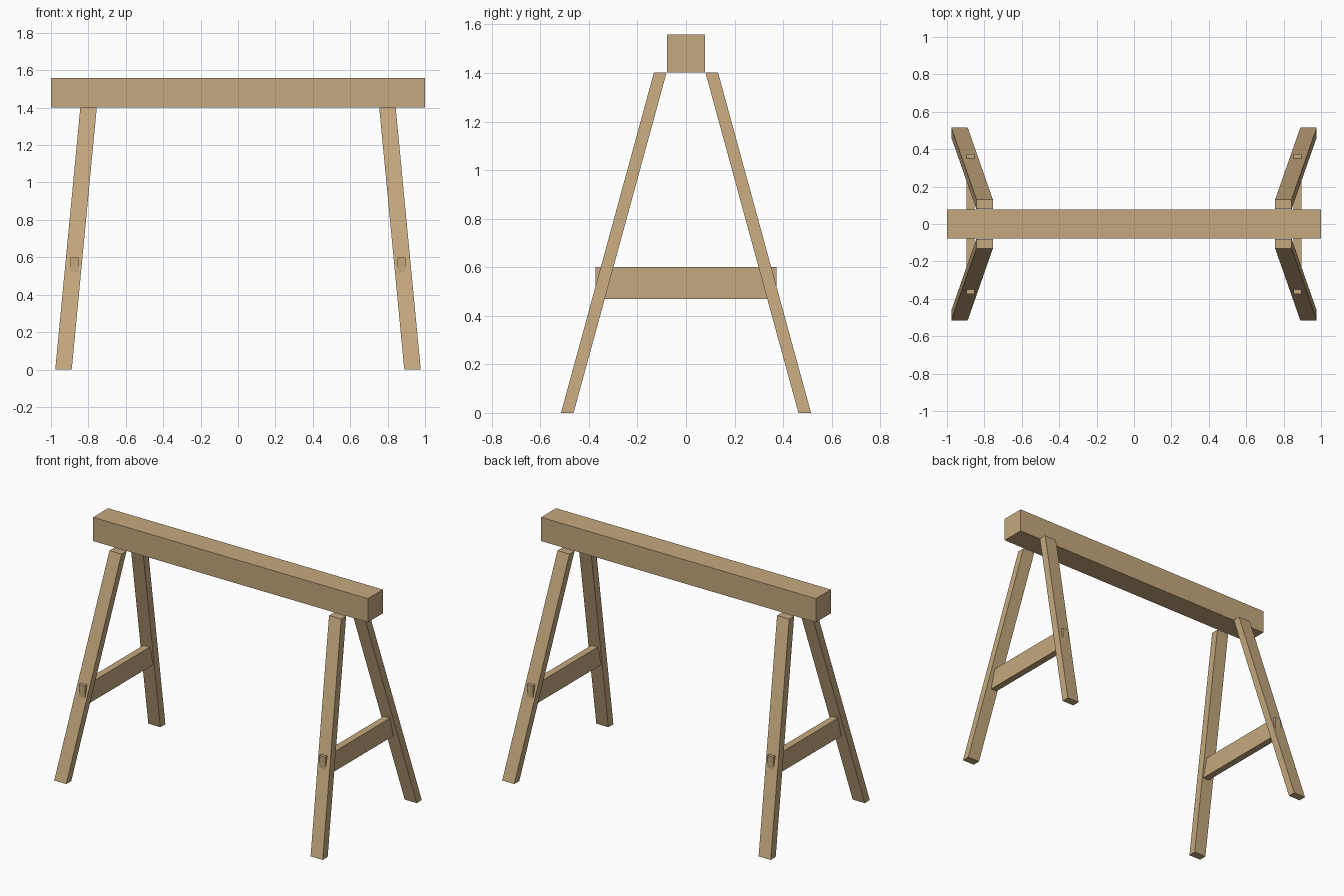
import bpy, bmesh
from mathutils import Vector

default = bpy.data.objects.get("Cube")
if default:
    bpy.data.objects.remove(default, do_unlink=True)

# Single wood colour
wood = bpy.data.materials.new("light_wood")
wood.use_nodes = True
colour = (0.56, 0.395, 0.21, 1)
wood.diffuse_color = colour
wood.node_tree.nodes["Principled BSDF"].inputs["Base Color"].default_value = colour


def timber(name, start, end, size):
    """Four-sided bar whose cross-section 'size' is swept from start to end,
    both ends lying in parallel planes (zero entry in size = sweep axis)."""
    bm = bmesh.new()
    bmesh.ops.create_cube(bm, size=1)
    axis = size.index(0)
    start, end = Vector(start), Vector(end)
    for v in bm.verts:
        centre = end if v.co[axis] > 0 else start
        v.co = centre + Vector(c * s for c, s in zip(v.co, size))
    bmesh.ops.recalc_face_normals(bm, faces=bm.faces)
    mesh = bpy.data.meshes.new(name)
    bm.to_mesh(mesh)
    bm.free()
    mesh.materials.append(wood)
    obj = bpy.data.objects.new(name, mesh)
    bpy.context.collection.objects.link(obj)


# Top beam
timber("top_beam", (-1, 0, 1.48), (1, 0, 1.48), (0, 0.156, 0.156))

for side, sx in (("left", 1), ("right", -1)):
    # Splayed legs, cut level at floor and beam
    for end, sy in (("front", -1), ("back", 1)):
        timber(f"{end}_{side}_leg", (sx * 0.933, sy * 0.489, 0),
               (sx * 0.799, sy * 0.106, 1.402), (0.088, 0.052, 0))
    # Cross rail running through both legs
    timber(f"{side}_cross_rail", (sx * 0.874, -0.373, 0.535),
           (sx * 0.874, 0.373, 0.535), (0.045, 0, 0.13))
